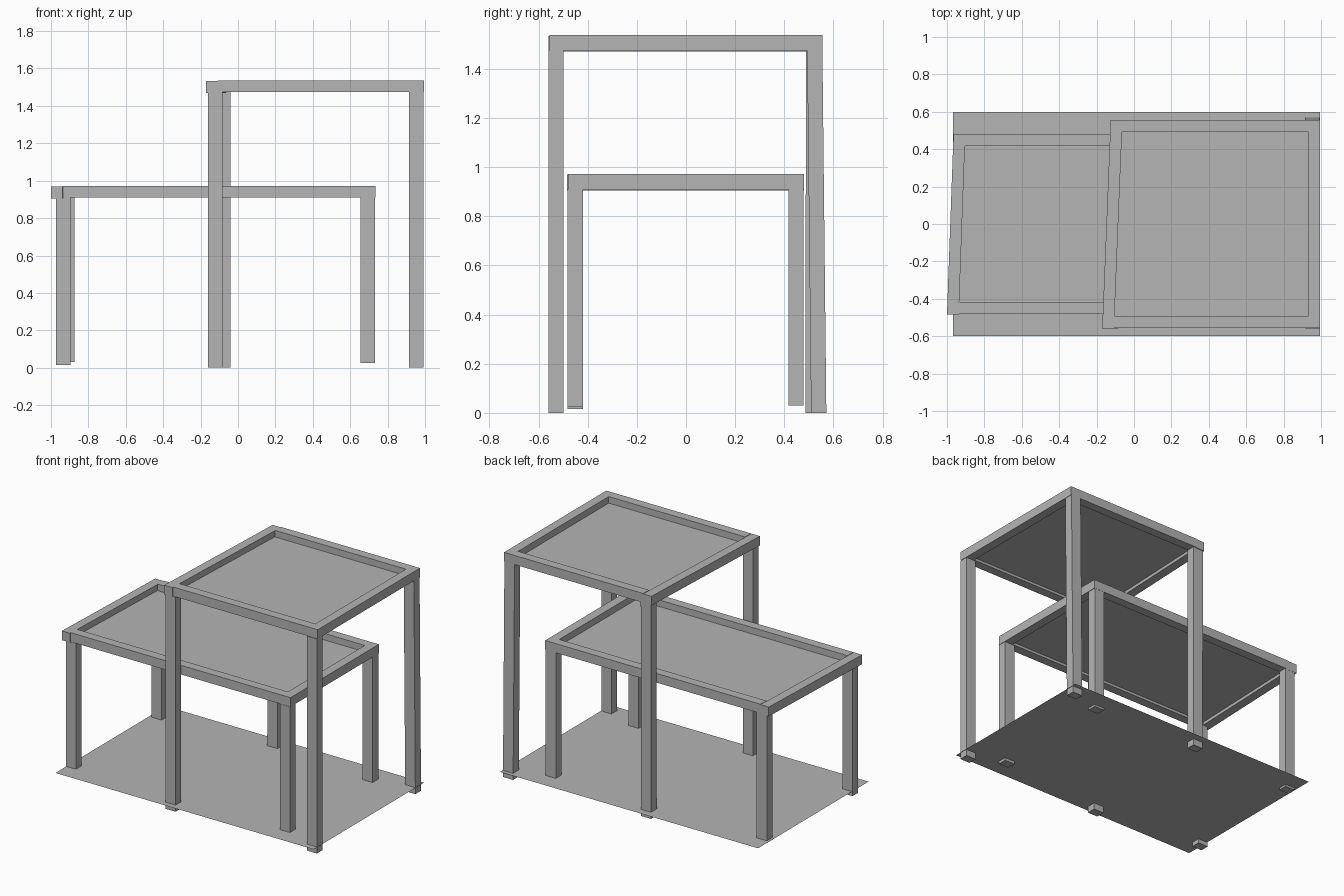
import bpy
import bmesh

old = bpy.data.objects.get("Cube")
if old:
    bpy.data.objects.remove(old, do_unlink=True)

grey = bpy.data.materials.new("plain_grey")
grey.use_nodes = True
colour = (0.46, 0.46, 0.46, 1)
grey.diffuse_color = colour
grey.node_tree.nodes["Principled BSDF"].inputs["Base Color"].default_value = colour


def finish(name, bm):
    bmesh.ops.recalc_face_normals(bm, faces=bm.faces)
    mesh = bpy.data.meshes.new(name)
    bm.to_mesh(mesh)
    bm.free()
    mesh.materials.append(grey)
    bpy.context.collection.objects.link(bpy.data.objects.new(name, mesh))


def sheet(name, corners, z):
    """Thin flat panel through plan corners."""
    bm = bmesh.new()
    bm.faces.new([bm.verts.new((x, y, z)) for x, y in corners])
    finish(name, bm)


def prism(name, corners, z0, z1, lean=0.0):
    """Straight block over plan corners; lean shifts the foot along y."""
    bm = bmesh.new()
    low = [bm.verts.new((x, y + lean, z0)) for x, y in corners]
    high = [bm.verts.new((x, y, z1)) for x, y in corners]
    bm.faces.new(low[::-1])
    bm.faces.new(high)
    for i in range(4):
        j = (i + 1) % 4
        bm.faces.new((low[i], low[j], high[j], high[i]))
    finish(name, bm)


def rect(x0, x1, y0, y1):
    return [(x0, y0), (x1, y0), (x1, y1), (x0, y1)]


def table(name, front_x, back_x, left_x, depth, z0, z1, legs):
    """Frame with a slightly skewed right rail, a sunken panel and legs."""
    w = 0.063
    inner = depth - w

    def skew(y):
        return front_x + (back_x - front_x) * (y + depth) / (2 * depth) + w

    def rail(y0, y1):
        return [(skew(y0), y0), (left_x - w, y0), (left_x - w, y1), (skew(y1), y1)]

    end = depth + 0.005
    prism(name + "_right_rail",
          [(front_x, -end), (front_x + w, -end), (back_x + w, depth), (back_x, depth)],
          z0 - 0.004, z1 - 0.003)
    prism(name + "_left_rail", rect(left_x - w, left_x, -depth, depth), z0, z1)
    prism(name + "_front_rail", rail(-depth, -inner), z0, z1)
    prism(name + "_back_rail", rail(inner, depth), z0, z1)
    sheet(name + "_panel", rail(-inner, inner), z0 + 0.018)
    for leg, (x, y, foot, lean) in legs.items():
        prism(f"{name}_{leg}_leg", rect(x, x + 0.077, y, y + 0.062), foot, z0, lean)


# Tall square table
table("tall_table", -0.17, -0.125, 0.995, 0.555, 1.474, 1.537, {
    "front_right": (-0.16, -0.56, 0, 0),
    "front_left": (0.915, -0.56, 0, 0),
    "back_right": (-0.118, 0.488, 0, -0.002),
    "back_left": (0.915, 0.493, 0, 0.016),
})

# Low long table
table("low_table", -1.0, -0.965, 0.735, 0.48, 0.909, 0.972, {
    "front_right": (-0.972, -0.482, 0.015, 0),
    "front_left": (0.655, -0.482, 0.026, 0),
    "back_right": (-0.95, 0.417, 0.03, 0),
    "back_left": (0.655, 0.417, 0.03, 0),
})

# Ground sheet pierced by the feet
sheet("ground_sheet", rect(-0.968, 0.995, -0.6, 0.6), 0.045)
